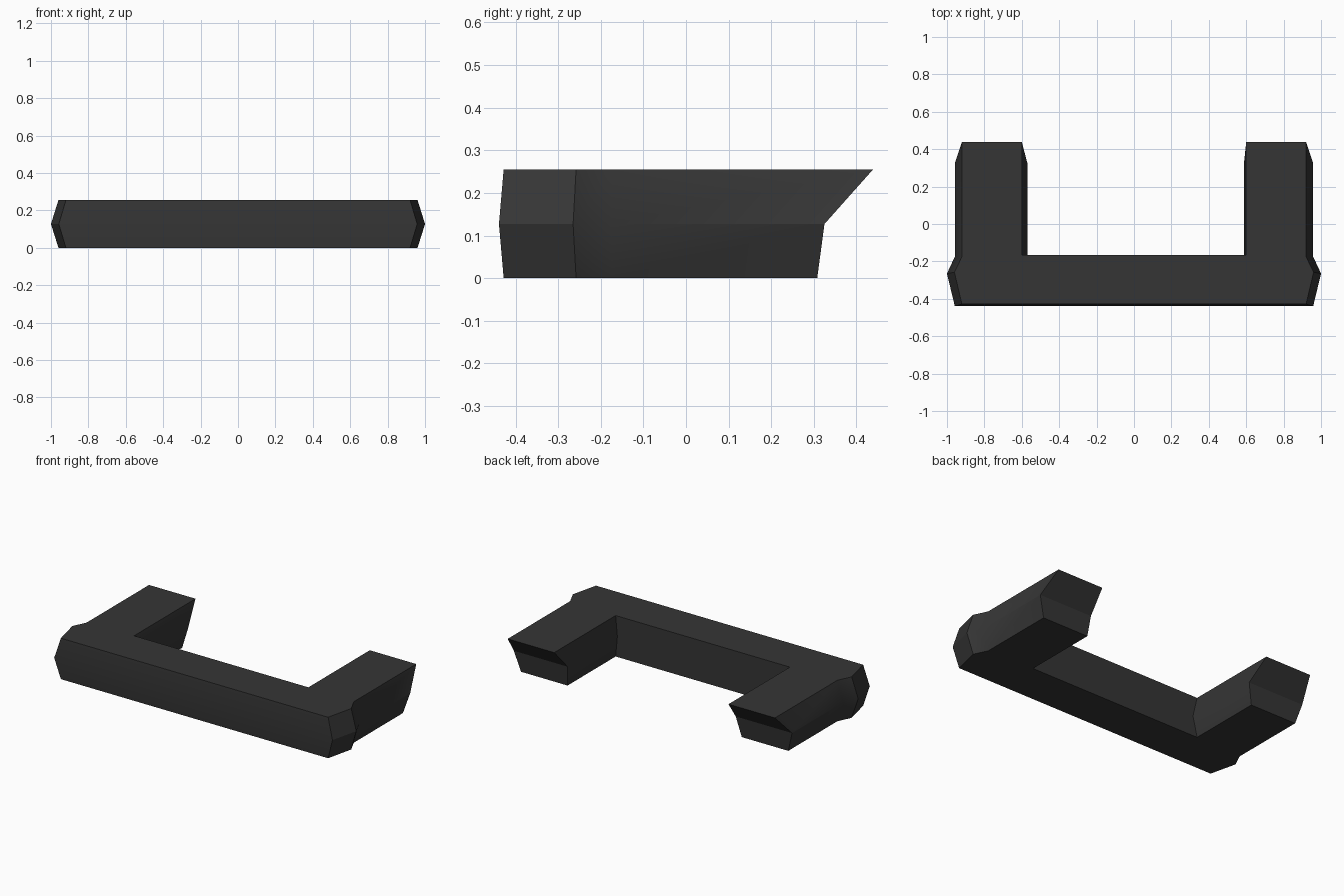
import bpy
import bmesh
import math

if "Cube" in bpy.data.objects:
    bpy.data.objects.remove(bpy.data.objects["Cube"])

charcoal = bpy.data.materials.new("charcoal")
charcoal.diffuse_color = (0.036, 0.036, 0.036, 1)
charcoal.use_nodes = True
charcoal.node_tree.nodes["Principled BSDF"].inputs["Base Color"].default_value = charcoal.diffuse_color


def outline(z, front, outer, bulge, bulge_y, end, inner_left, inner_right):
    """U-shaped plan at one height, counter-clockwise from front left."""
    right = [(outer, front), (bulge, bulge_y), (outer, -0.175), (outer, end)]
    left = [(-x, y) for x, y in reversed(right)]
    inner = [(inner_right, end), (inner_right, -0.165),
             (-inner_left, -0.165), (-inner_left, end)]
    return [(x, y, z) for x, y in right + inner + left]


# Bumper: bottom, bulging middle and top outlines, skinned together
levels = [
    outline(0.0, -0.428, 0.92, 0.96, -0.258, 0.308, 0.60, 0.60),
    outline(0.127, -0.439, 0.958, 1.0, -0.265, 0.325, 0.57, 0.588),
    outline(0.255, -0.428, 0.92, 0.96, -0.258, 0.439, 0.60, 0.60),
]
bm = bmesh.new()
rings = [[bm.verts.new(p) for p in level] for level in levels]
for low, high in zip(rings, rings[1:]):
    n = len(low)
    for i in range(n):
        j = (i + 1) % n
        bm.faces.new((low[i], low[j], high[j], high[i]))
bm.faces.new(rings[-1])
bm.faces.new(list(reversed(rings[0])))
bmesh.ops.recalc_face_normals(bm, faces=bm.faces)

mesh = bpy.data.meshes.new("bumper")
bm.to_mesh(mesh)
bm.free()
mesh.materials.append(charcoal)
bumper = bpy.data.objects.new("bumper", mesh)
bpy.context.collection.objects.link(bumper)

# Soften the shallow creases, keep the main edges crisp
bpy.context.view_layer.objects.active = bumper
bumper.select_set(True)
bpy.ops.object.shade_smooth_by_angle(angle=math.radians(30))
